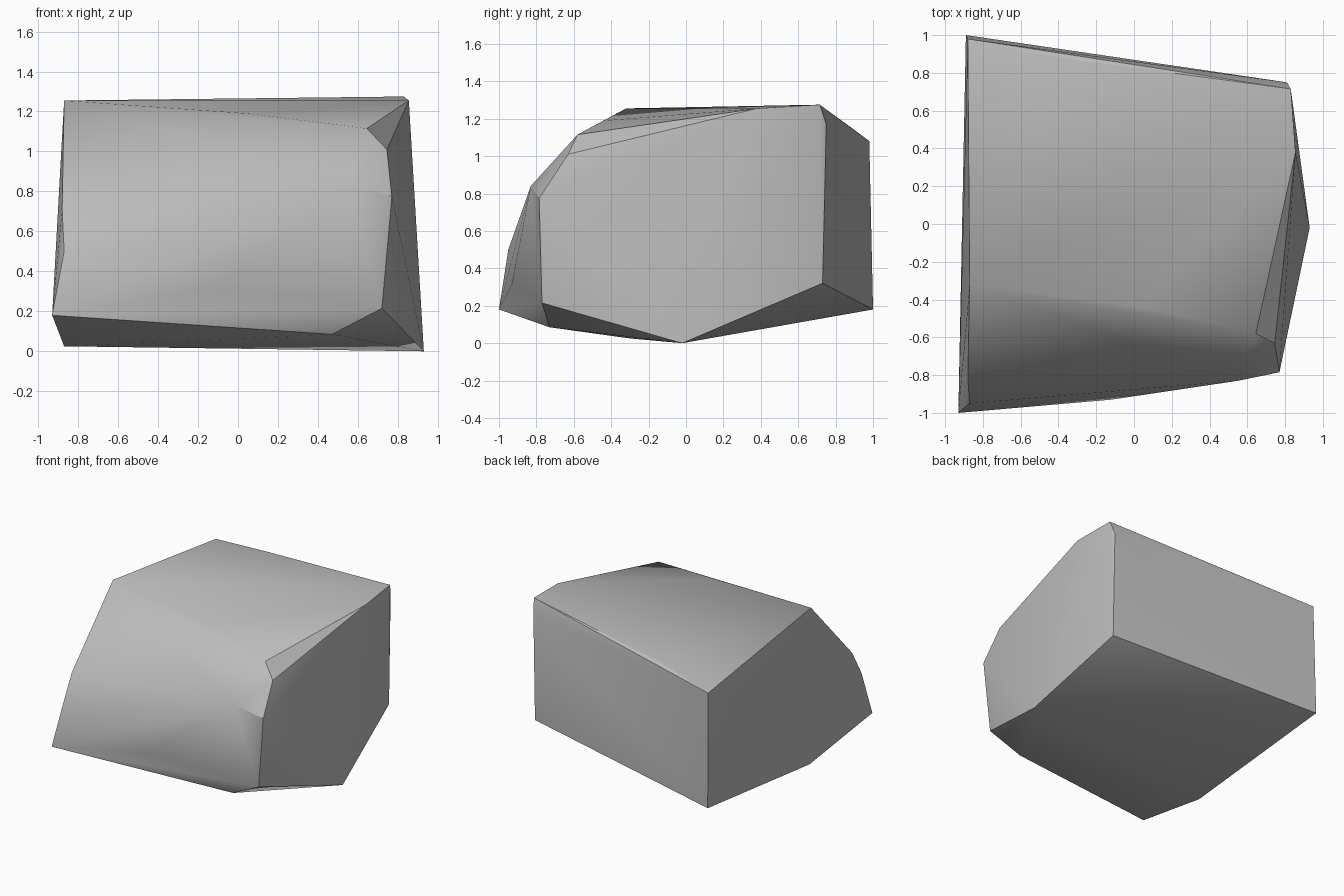
import bpy
import bmesh
import math

# Remove the default cube
cube = bpy.data.objects.get("Cube")
if cube:
    bpy.data.objects.remove(cube, do_unlink=True)


def make_material(name, colour):
    material = bpy.data.materials.new(name)
    material.use_nodes = True
    material.diffuse_color = colour
    shader = material.node_tree.nodes["Principled BSDF"]
    shader.inputs["Base Color"].default_value = colour
    shader.inputs["Roughness"].default_value = 0.9
    return material


def make_hull(name, corners, material):
    """Wrap a convex skin around the corner points."""
    bm = bmesh.new()
    for corner in corners:
        bm.verts.new(corner)
    bmesh.ops.convex_hull(bm, input=bm.verts[:], use_existing_faces=False)
    loose = [v for v in bm.verts if not v.link_faces]
    bmesh.ops.delete(bm, geom=loose, context="VERTS")
    bmesh.ops.recalc_face_normals(bm, faces=bm.faces[:])
    mesh = bpy.data.meshes.new(name)
    bm.to_mesh(mesh)
    bm.free()
    mesh.materials.append(material)
    hull = bpy.data.objects.new(name, mesh)
    bpy.context.collection.objects.link(hull)
    return hull


# Broad cleaved side, a nearly flat polygon at negative x
cleaved_side = [
    (-.87, -.32, 1.255), (-.88, .98, 1.08), (-.89, 1, .18),
    (-.87, -.3, .025), (-.93, -1, .18), (-.87, -.95, .5), (-.88, -.82, .71),
]

# Opposite side, leaning out to the tip that rests on the ground
tip_side = [
    (.83, .715, 1.275), (.81, .75, 1.17), (.81, .73, .32), (.93, -.02, 0),
    (.72, -.77, .215), (.77, -.785, .775), (.745, -.63, 1.01),
    (.855, .38, 1.255),
]

# Chipped corners and gentle swells between the two sides
chips = [
    (.645, -.58, 1.115), (.55, -.83, .84), (.47, -.73, .085),
    (-.12, -.93, .32), (.05, -.44, 1.19), (-.39, .88, 1.155),
]

stone = make_material("stone grey", (.5, .5, .5, 1))
rock = make_hull("rock", cleaved_side + tip_side + chips, stone)

# Soft shading over the swells, crisp edges at the breaks
bpy.ops.object.select_all(action="DESELECT")
rock.select_set(True)
bpy.context.view_layer.objects.active = rock
bpy.ops.object.shade_smooth_by_angle(angle=math.radians(30))
